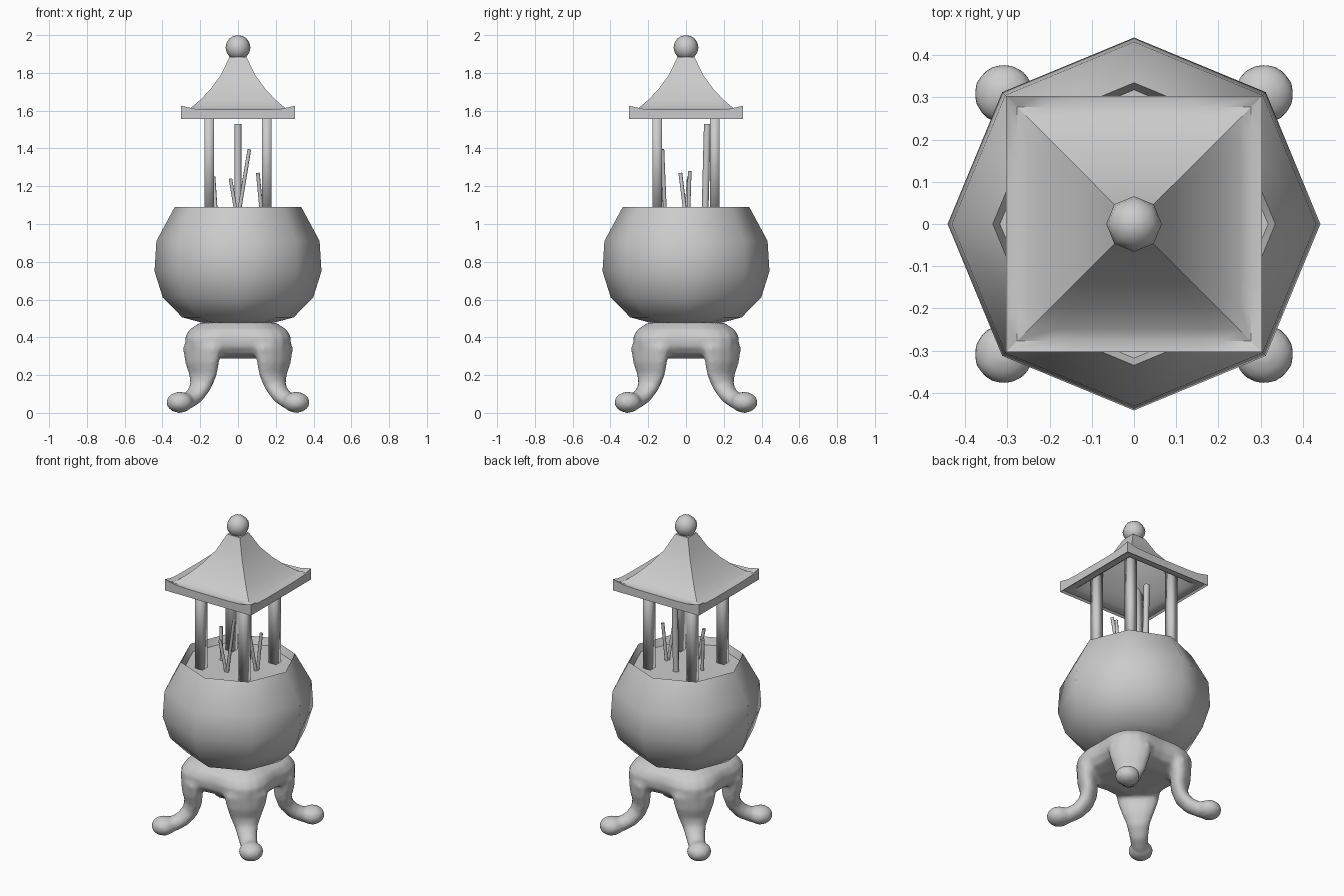
import bpy, bmesh, math
from mathutils import Vector, Matrix

cube = bpy.data.objects.get("Cube")
if cube:
    bpy.data.objects.remove(cube, do_unlink=True)

stone = bpy.data.materials.new("grey stone")
stone.use_nodes = True
GREY = (0.6, 0.6, 0.6, 1)
stone.diffuse_color = GREY
stone.node_tree.nodes["Principled BSDF"].inputs["Base Color"].default_value = GREY


def finish(bm, name, angle):
    """Turn a bmesh into a shaded, coloured object."""
    bmesh.ops.remove_doubles(bm, verts=bm.verts, dist=0.0001)
    bmesh.ops.recalc_face_normals(bm, faces=bm.faces)
    mesh = bpy.data.meshes.new(name)
    bm.to_mesh(mesh)
    bm.free()
    mesh.materials.append(stone)
    ob = bpy.data.objects.new(name, mesh)
    bpy.context.collection.objects.link(ob)
    bpy.ops.object.select_all(action="DESELECT")
    ob.select_set(True)
    bpy.context.view_layer.objects.active = ob
    bpy.ops.object.shade_smooth_by_angle(angle=math.radians(angle))
    return ob


def loft(bm, rings):
    """Skin a list of closed rings of points and cap both ends."""
    loops = [[bm.verts.new(p) for p in ring] for ring in rings]
    n = len(loops[0])
    for a, b in zip(loops, loops[1:]):
        for i in range(n):
            j = (i + 1) % n
            bm.faces.new((a[i], a[j], b[j], b[i]))
    bm.faces.new(loops[0])
    bm.faces.new(loops[-1])


def circle(n, radius, z):
    return [Vector((radius(t) * math.cos(t), radius(t) * math.sin(t), z))
            for t in (i * math.tau / n for i in range(n))]


def rod(name, start, end, radius):
    a, b = Vector(start), Vector(end)
    bm = bmesh.new()
    turn = (b - a).to_track_quat("Z", "Y").to_matrix().to_4x4()
    bmesh.ops.create_cone(bm, cap_ends=True, segments=8, radius1=radius, radius2=radius,
                          depth=(b - a).length, matrix=Matrix.Translation((a + b) / 2) @ turn)
    finish(bm, name, 50)


# Bowl: eight-sided, up the outside to a thin rim and down to the ash bed
bm = bmesh.new()
bowl_profile = [(0.17, 0.472), (0.295, 0.506), (0.398, 0.61), (0.442, 0.75), (0.432, 0.91),
                (0.335, 1.09), (0.318, 1.045)]
loft(bm, [circle(8, lambda t, r=r: r, z) for r, z in bowl_profile])
finish(bm, "bowl", 52)

# Stand: rounded hub and four tapering, curling legs, fused into one skin
bm = bmesh.new()
hub_profile = [(0.15, 0.2, 0.288), (0.235, 0.3, 0.31), (0.268, 0.335, 0.35),
               (0.272, 0.335, 0.4), (0.255, 0.305, 0.44), (0.2, 0.235, 0.478)]
loft(bm, [circle(32, lambda t, a=a, b=b: a + (b - a) * math.sin(2 * t) ** 2, z)
          for a, b, z in hub_profile])
# offset along each axis, height, half width, half thickness
leg_path = [(0.17, 0.42, 0.1, 0.06), (0.19, 0.34, 0.13, 0.065), (0.19, 0.27, 0.115, 0.06),
            (0.186, 0.2, 0.092, 0.05), (0.198, 0.14, 0.068, 0.045),
            (0.23, 0.09, 0.056, 0.045), (0.27, 0.062, 0.05, 0.045), (0.31, 0.06, 0.05, 0.05)]
for k in range(4):
    a = math.pi / 4 + k * math.pi / 2
    out = Vector((math.cos(a), math.sin(a), 0))
    side = Vector((-out.y, out.x, 0))
    centres = [out * d * math.sqrt(2) + Vector((0, 0, z)) for d, z, w, t in leg_path]
    rings = []
    for i, c in enumerate(centres):
        along = (centres[min(i + 1, len(centres) - 1)] - centres[max(i - 1, 0)]).normalized()
        up = along.cross(side)
        wide, thick = leg_path[i][2:]
        rings.append([c + side * wide * math.cos(t) + up * thick * math.sin(t)
                      for t in (j * math.tau / 12 for j in range(12))])
    loft(bm, rings)
    foot = out * 0.436 + Vector((0, 0, 0.056))
    bmesh.ops.create_icosphere(bm, subdivisions=2, radius=1, matrix=Matrix.Translation(foot)
                               @ Matrix.Diagonal((0.074, 0.074, 0.058, 1)))
stand = finish(bm, "stand", 180)
remesh = stand.modifiers.new("fuse", "REMESH")
remesh.mode = "VOXEL"
remesh.voxel_size = 0.012
remesh.use_smooth_shade = True
smooth = stand.modifiers.new("soften", "SMOOTH")
smooth.iterations = 6

# Four square posts
for x in (-0.153, 0.153):
    for y in (-0.153, 0.153):
        bm = bmesh.new()
        bmesh.ops.create_cube(bm, size=1, matrix=Matrix.Translation((x, y, 1.35))
                              @ Matrix.Diagonal((0.051, 0.051, 0.63, 1)))
        finish(bm, "post", 180)

# Incense sticks standing in the ash
rod("thick_stick", (0, 0.1, 1.03), (0, 0.113, 1.53), 0.018)
sticks = [((0, -0.11), (0.06, -0.125), 1.395), ((-0.005, -0.11), (-0.04, -0.125), 1.24),
          ((0.128, 0), (0.105, -0.03), 1.27), ((0.128, 0.012), (0.15, 0.02), 1.28),
          ((-0.115, 0), (-0.13, 0.015), 1.25)]
for foot, tip, top in sticks:
    rod("incense_stick", (*foot, 1.03), (*tip, top), 0.01)


# Roof: hollow, concave four-sided shell with flicked-up corners
def square(half, z, flick=0):
    n, ring = 8, []
    for k in range(4):
        turn = Matrix.Rotation(k * math.pi / 2, 3, "Z")
        for i in range(n):
            s = 2 * i / n - 1
            ring.append(turn @ Vector((half, half * s, z + flick * abs(s) ** 6)))
    return ring


roof_profile = [(0.303, 1.606), (0.278, 1.604), (0.25, 1.615), (0.2, 1.656), (0.145, 1.715),
                (0.09, 1.79), (0.045, 1.885)]
under = [square(h - 0.012, z - 0.04) for h, z in reversed(roof_profile)]
upper = [square(h, z, 0.02 if i == 0 else 0) for i, (h, z) in enumerate(roof_profile)]
bm = bmesh.new()
loft(bm, under + [square(0.303, 1.556)] + upper)
for edge in bm.edges:  # crisp hips
    edge.smooth = not all(abs(abs(v.co.x) - abs(v.co.y)) < 0.001 for v in edge.verts)
finish(bm, "roof", 32)

# Ball finial
bm = bmesh.new()
bmesh.ops.create_uvsphere(bm, u_segments=8, v_segments=8, radius=0.066,
                          matrix=Matrix.Translation((0, 0, 1.934)))
finish(bm, "finial", 60)
